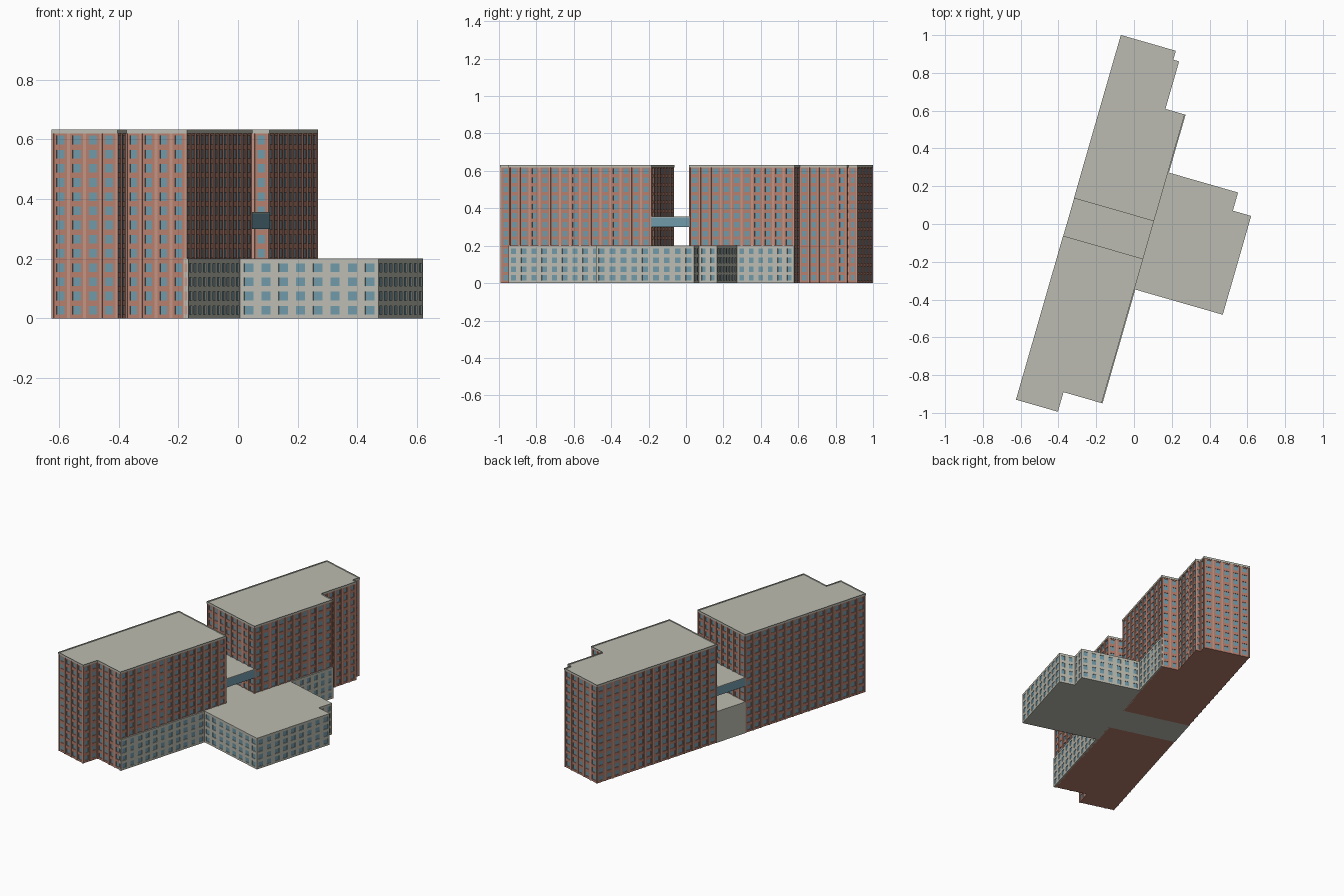
import bpy, bmesh, math
from mathutils import Vector, Matrix

if "Cube" in bpy.data.objects:
    bpy.data.objects.remove(bpy.data.objects["Cube"])

# Local plan: s across the block, t along it, turned and moved into place
PLACE = Matrix.Translation((-0.625, -0.93, 0)) @ Matrix.Rotation(-math.radians(16.05), 4, 'Z')


def material(name, rgb):
    m = bpy.data.materials.new(name)
    m.diffuse_color = (*rgb, 1)
    m.use_nodes = True
    m.node_tree.nodes["Principled BSDF"].inputs["Base Color"].default_value = m.diffuse_color
    return m


BRICK = material("brick", (0.47, 0.21, 0.15))
RIB = material("light_brick", (0.54, 0.30, 0.23))
GLASS = material("window_glass", (0.16, 0.32, 0.40))
STONE = material("concrete", (0.50, 0.50, 0.44))


def finish(bm, name, mat):
    me = bpy.data.meshes.new(name)
    bm.to_mesh(me)
    bm.free()
    me.materials.append(mat)
    ob = bpy.data.objects.new(name, me)
    bpy.context.collection.objects.link(ob)
    ob.matrix_world = PLACE


def prism(bm, pts, z0, z1):
    lo = [bm.verts.new((x, y, z0)) for x, y in pts]
    hi = [bm.verts.new((x, y, z1)) for x, y in pts]
    bm.faces.new(lo[::-1])
    top = bm.faces.new(hi)
    n = len(pts)
    for i in range(n):
        j = (i + 1) % n
        bm.faces.new((lo[i], lo[j], hi[j], hi[i]))
    return top


def shrink(pts, k):
    """Move a counter-clockwise outline inwards by k."""
    out = []
    for i, p in enumerate(pts):
        p, a, b = Vector(p), Vector(pts[i - 1]), Vector(pts[(i + 1) % len(pts)])
        d1, d2 = (p - a).normalized(), (b - p).normalized()
        n1, n2 = Vector((-d1.y, d1.x)), Vector((-d2.y, d2.x))
        out.append(tuple(p + (n1 + n2) * k / (1 + n1.dot(n2))))
    return out


def uprights(bm, pts, width, out, depth, z0, z1, bay):
    """Vertical strips at every bay line of every wall."""
    for i in range(len(pts)):
        a, b = Vector(pts[i]), Vector(pts[(i + 1) % len(pts)])
        d = (b - a).normalized()
        o = Vector((d.y, -d.x))
        L = (b - a).length
        n = max(1, round(L / bay))
        w = min(width, L / n * 0.6)
        for k in range(n + 1):
            c = k * L / n
            p, q = a + d * max(0, c - w / 2), a + d * min(L, c + w / 2)
            prism(bm, [p + o * out, q + o * out, q - o * depth, p - o * depth], z0, z1)


def building(name, outline, top, rows, wall, inset, pitch=0.0475, win=0.029):
    face = shrink(outline, inset)
    # glass core
    bm = bmesh.new()
    prism(bm, shrink(face, 0.003), 0.004, top - 0.004)
    finish(bm, name + "_windows", GLASS)
    # floor bands and piers form the wall grid
    bm = bmesh.new()
    z = 0
    for r in range(rows + 1):
        end = top if r == rows else 0.013 + r * pitch
        prism(bm, face, z, end)
        z = end + win
    uprights(bm, face, 0.028, 0, 0.004, 0, top, 0.058)
    finish(bm, name + "_walls", wall)
    return face


# Two towers with stepped ends
towers = {
    "south_tower": [(0, 0), (.231, 0), (.231, .108), (.441, .108), (.441, .903), (0, .903)],
    "north_tower": [(0, 1.11), (.441, 1.11), (.441, 1.698), (.335, 1.698),
                    (.335, 1.96), (.303, 1.96), (.303, 2.009), (0, 2.009)],
}
for name, plan in towers.items():
    face = building(name, plan, 0.619, 13, BRICK, 0.003)
    # slim protruding pilasters
    bm = bmesh.new()
    uprights(bm, face, 0.010, 0.003, 0.001, 0, 0.619, 0.058)
    finish(bm, name + "_pilasters", RIB)
    # parapet with sunken roof
    bm = bmesh.new()
    roof = prism(bm, plan, 0.619, 0.632)
    bmesh.ops.inset_region(bm, faces=[roof], thickness=0.008)
    for v in roof.verts:
        v.co.z -= 0.008
    finish(bm, name + "_roof", STONE)

# Low podium: projecting block plus a thin skin along both towers
podium = [(.43, .108), (.446, .108), (.446, .735), (.928, .735), (.928, 1.279),
          (.827, 1.279), (.827, 1.379), (.446, 1.379), (.446, 1.698), (.43, 1.698)]
building("podium", podium, 0.2, 4, STONE, 0.0)


def block(name, s0, s1, t0, t1, z0, z1, mat):
    bm = bmesh.new()
    prism(bm, [(s0, t0), (s1, t0), (s1, t1), (s0, t1)], z0, z1)
    finish(bm, name, mat)


# Plain base between the towers and the glazed bridge above it
block("link_base", 0.001, 0.442, 0.898, 1.115, 0, 0.2, STONE)
block("bridge_glazing", 0.001, 0.441, 0.898, 1.115, 0.30, 0.352, GLASS)
block("bridge_roof", 0.001, 0.441, 0.898, 1.115, 0.352, 0.356, STONE)
